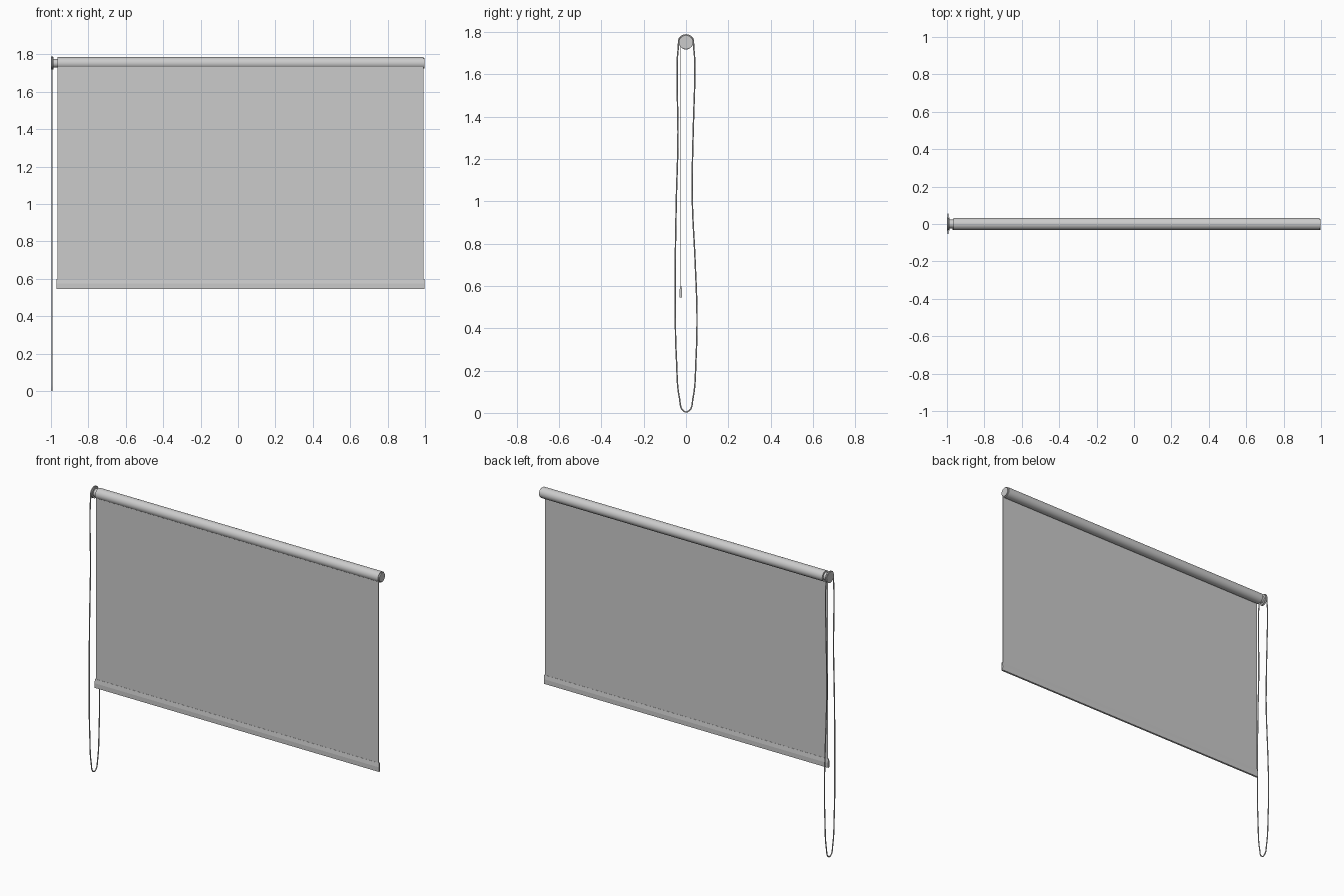
import bpy, bmesh, math
from mathutils import Vector

if "Cube" in bpy.data.objects:
    bpy.data.objects.remove(bpy.data.objects["Cube"])

ROLL_Z = 1.752


def finish(name, bm, smooth=True):
    bmesh.ops.recalc_face_normals(bm, faces=bm.faces)
    me = bpy.data.meshes.new(name)
    bm.to_mesh(me)
    bm.free()
    ob = bpy.data.objects.new(name, me)
    bpy.context.collection.objects.link(ob)
    if smooth:
        bpy.context.view_layer.objects.active = ob
        ob.select_set(True)
        bpy.ops.object.shade_smooth_by_angle(angle=math.radians(35))
        ob.select_set(False)
    return ob


def lathe(name, profile, segs=48):
    """Turn (x, radius) points around the roll axis, with capped ends."""
    bm = bmesh.new()
    rings = []
    for x, r in profile:
        rings.append([bm.verts.new((x, r * math.cos(2 * math.pi * i / segs),
                                    ROLL_Z + r * math.sin(2 * math.pi * i / segs)))
                      for i in range(segs)])
    for a, b in zip(rings, rings[1:]):
        for i in range(segs):
            j = (i + 1) % segs
            bm.faces.new((a[i], a[j], b[j], b[i]))
    bm.faces.new(rings[0])
    bm.faces.new(rings[-1])
    return finish(name, bm)


def extrude_x(name, section, x0, x1, smooth=True):
    """Sweep a closed (y, z) section along x."""
    bm = bmesh.new()
    face = bm.faces.new([bm.verts.new((x0, y, z)) for y, z in section])
    res = bmesh.ops.extrude_face_region(bm, geom=[face])
    verts = [v for v in res["geom"] if isinstance(v, bmesh.types.BMVert)]
    bmesh.ops.translate(bm, verts=verts, vec=(x1 - x0, 0, 0))
    return finish(name, bm, smooth)


# Rolled fabric tube and its right end cap
lathe("fabric_roll", [(-0.966, 0.033), (0.991, 0.033)])
lathe("end_cap", [(0.985, 0.028), (0.998, 0.028)])

# Hanging fabric sheet
extrude_x("fabric_sheet", [(-0.0265, 0.585), (-0.0225, 0.585),
                           (-0.0225, ROLL_Z), (-0.0265, ROLL_Z)], -0.966, 0.991, False)

# Bottom weight bar, slightly bulged towards its lower half
extrude_x("bottom_bar", [(-0.0275, 0.600), (-0.0310, 0.575), (-0.0305, 0.546),
                         (-0.0185, 0.546), (-0.0180, 0.575), (-0.0215, 0.600)],
          -0.971, 0.997, False)

# Grooved chain wheel with a narrow neck into the roll
lathe("chain_wheel", [(-0.999, 0.034), (-0.996, 0.033), (-0.992, 0.033),
                      (-0.986, 0.034), (-0.986, 0.023), (-0.960, 0.023)])

# Pull cord: a closed loop over the wheel, hanging with a gentle wave
path = [(0, 1.787), (-0.026, 1.777), (-0.037, 1.72), (-0.042, 1.60), (-0.040, 1.45),
        (-0.038, 1.33), (-0.046, 1.00), (-0.051, 0.60), (-0.045, 0.25),
        (-0.031, 0.07), (-0.016, 0.014), (0, 0.004), (0.018, 0.014), (0.033, 0.07),
        (0.047, 0.25), (0.052, 0.44), (0.043, 0.72), (0.030, 1.00), (0.030, 1.15),
        (0.036, 1.40), (0.041, 1.58), (0.037, 1.72), (0.026, 1.777)]
n, steps, segs, rad = len(path), 6, 10, 0.0035
pts = []
for i in range(n):
    p0, p1, p2, p3 = (Vector(path[(i + k) % n]) for k in (-1, 0, 1, 2))
    # Tangents scaled to span length keep uneven spacing smooth
    d0, d1, d2 = (p1 - p0).length, (p2 - p1).length, (p3 - p2).length
    m1 = ((p1 - p0) / d0 * d1 + (p2 - p1) / d1 * d0) / (d0 + d1) * d1
    m2 = ((p2 - p1) / d1 * d2 + (p3 - p2) / d2 * d1) / (d1 + d2) * d1
    for s in range(steps):
        t = s / steps
        pts.append((2*t**3 - 3*t*t + 1) * p1 + (t**3 - 2*t*t + t) * m1
                   + (3*t*t - 2*t**3) * p2 + (t**3 - t*t) * m2)
bm = bmesh.new()
rings = []
for i, p in enumerate(pts):
    tan = (pts[(i + 1) % len(pts)] - pts[i - 1]).normalized()
    side = Vector((-tan.y, tan.x))
    ring = []
    for k in range(segs):
        a = 2 * math.pi * k / segs
        q = p + side * rad * math.sin(a)
        ring.append(bm.verts.new((-0.9945 + rad * math.cos(a), q.x, q.y)))
    rings.append(ring)
for i, a in enumerate(rings):
    b = rings[(i + 1) % len(rings)]
    for k in range(segs):
        j = (k + 1) % segs
        bm.faces.new((a[k], a[j], b[j], b[k]))
finish("pull_cord", bm)
